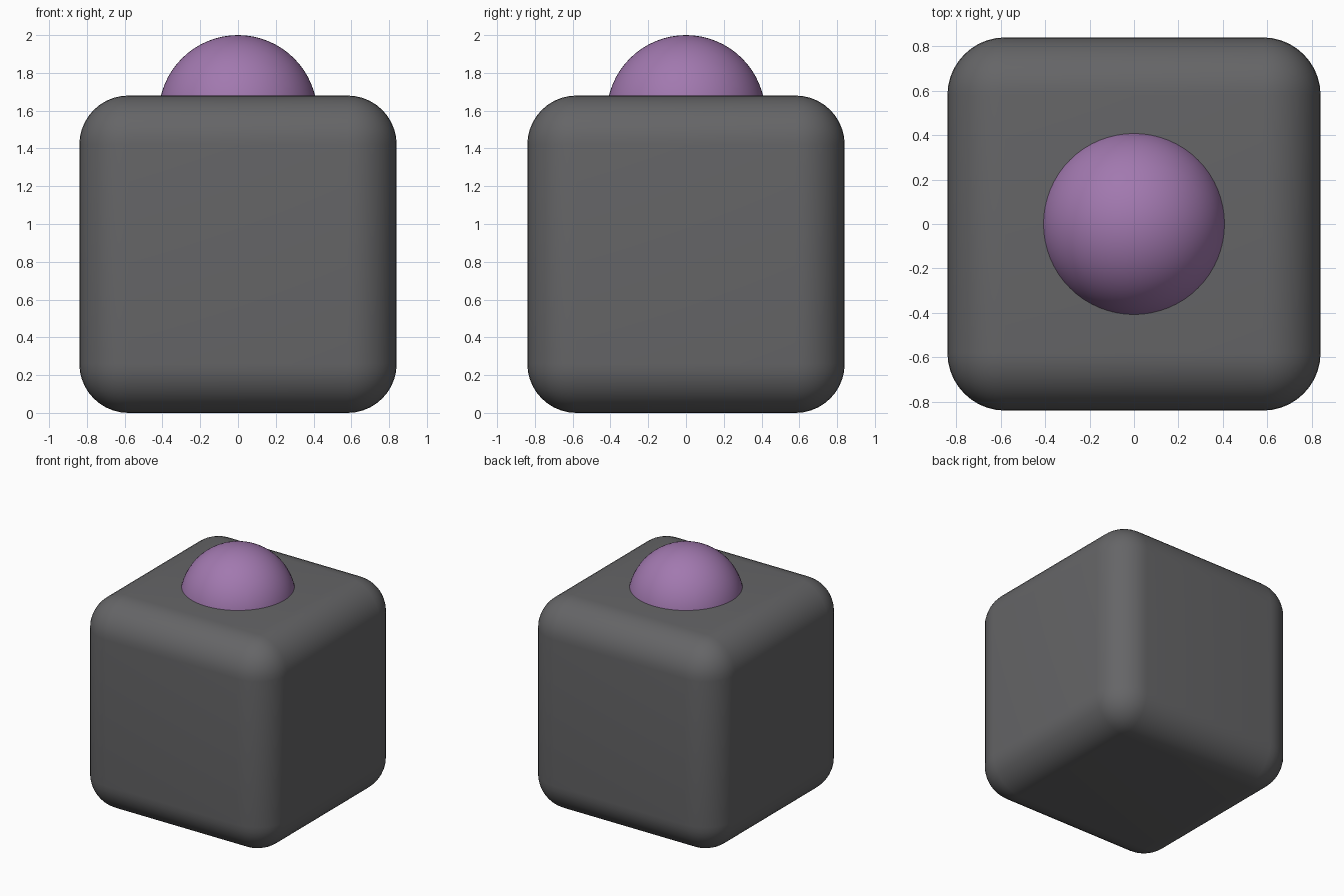
import bpy, bmesh, math

if "Cube" in bpy.data.objects:
    bpy.data.objects.remove(bpy.data.objects["Cube"])

SIDE = 1.68
FILLET = 0.26
BALL_R = 0.42


def paint(obj, name, rgb):
    mat = bpy.data.materials.new(name)
    mat.diffuse_color = (*rgb, 1.0)
    mat.use_nodes = True
    mat.node_tree.nodes["Principled BSDF"].inputs["Base Color"].default_value = mat.diffuse_color
    obj.data.materials.append(mat)


def smooth(obj):
    bpy.ops.object.select_all(action='DESELECT')
    obj.select_set(True)
    bpy.context.view_layer.objects.active = obj
    bpy.ops.object.shade_smooth_by_angle(angle=math.radians(30))


# Rounded cube body
bpy.ops.mesh.primitive_cube_add(size=SIDE, location=(0, 0, SIDE / 2))
body = bpy.context.object
body.name = "rounded_body"
bevel = body.modifiers.new("rounding", 'BEVEL')
bevel.width = FILLET
bevel.segments = 10
bpy.ops.object.modifier_apply(modifier=bevel.name)
smooth(body)
paint(body, "dark_grey", (0.13, 0.13, 0.135))

# Ball sunk into the top: a subdivided cube with evenly spaced quads, pushed to a sphere
bm = bmesh.new()
bmesh.ops.create_cube(bm, size=2)
bmesh.ops.subdivide_edges(bm, edges=bm.edges[:], cuts=15, use_grid_fill=True)
for v in bm.verts:
    for i in range(3):
        v.co[i] = math.tan(v.co[i] * math.pi / 4)
    v.co = v.co.normalized() * BALL_R
mesh = bpy.data.meshes.new("top_ball")
bm.to_mesh(mesh)
bm.free()
ball = bpy.data.objects.new("top_ball", mesh)
ball.location = (0, 0, 2.0 - BALL_R)
bpy.context.collection.objects.link(ball)
smooth(ball)
paint(ball, "purple", (0.36, 0.19, 0.43))
